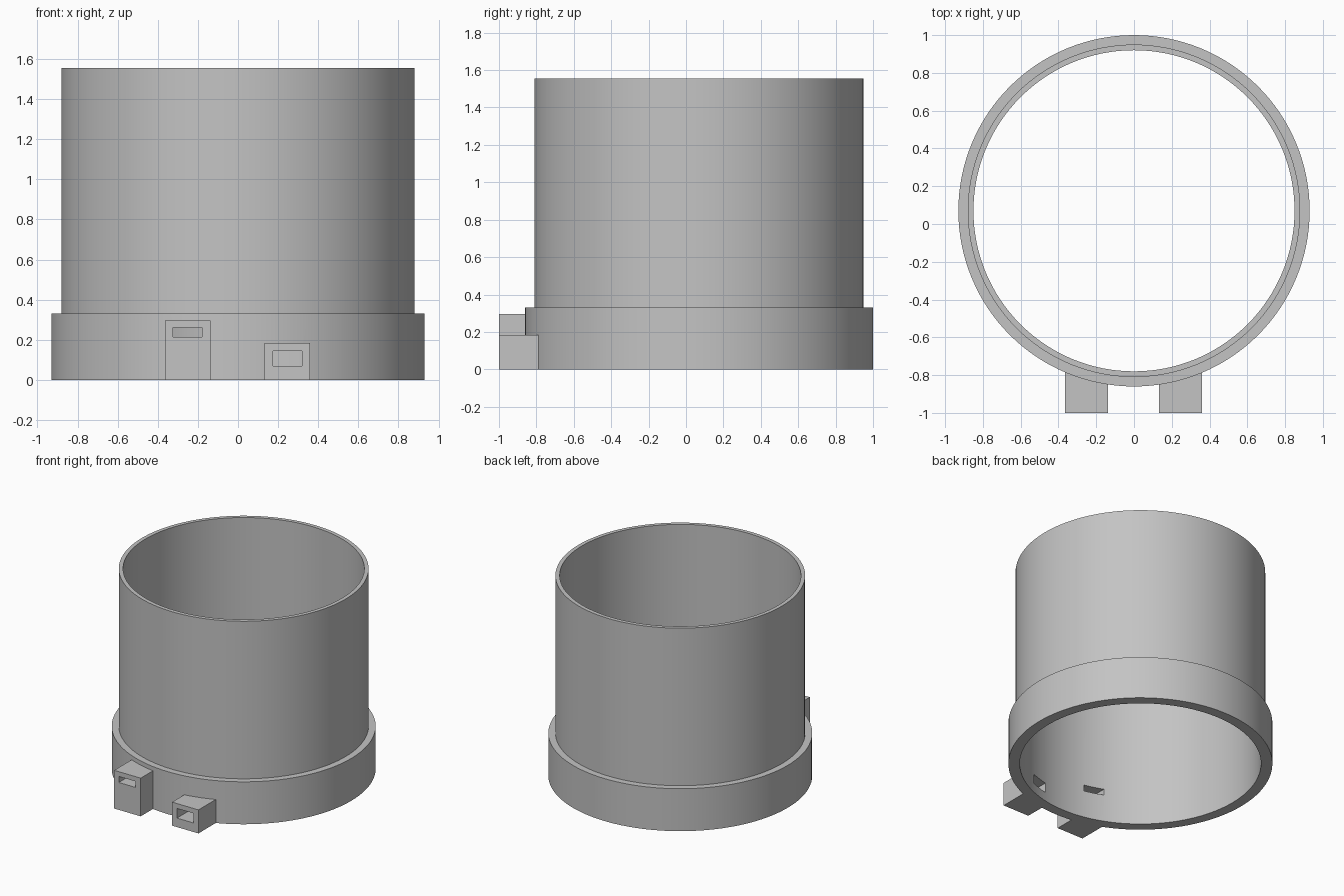
import bpy, bmesh, math
from mathutils import Matrix, Vector

if "Cube" in bpy.data.objects:
    bpy.data.objects.remove(bpy.data.objects["Cube"], do_unlink=True)

grey = bpy.data.materials.new("light grey")
grey.use_nodes = True
COLOUR = (0.55, 0.55, 0.55, 1)
grey.diffuse_color = COLOUR
grey.node_tree.nodes["Principled BSDF"].inputs["Base Color"].default_value = COLOUR

CENTRE_Y = 0.07
SEGMENTS = 128


def make_object(name, bm):
    bmesh.ops.recalc_face_normals(bm, faces=bm.faces)
    mesh = bpy.data.meshes.new(name)
    bm.to_mesh(mesh)
    bm.free()
    mesh.materials.append(grey)
    obj = bpy.data.objects.new(name, mesh)
    bpy.context.collection.objects.link(obj)
    return obj


def box(name, low, high):
    low, high = Vector(low), Vector(high)
    bm = bmesh.new()
    matrix = Matrix.Translation((low + high) / 2) @ Matrix.Diagonal((*(high - low), 1))
    bmesh.ops.create_cube(bm, size=1, matrix=matrix)
    return make_object(name, bm)


def revolve(name, profile):
    """Sweep a closed (radius, height) outline round the vertical axis."""
    bm = bmesh.new()
    rings = []
    for i in range(SEGMENTS):
        a = math.tau * i / SEGMENTS
        rings.append([bm.verts.new((r * math.cos(a), CENTRE_Y + r * math.sin(a), z))
                      for r, z in profile])
    n = len(profile)
    for i, ring in enumerate(rings):
        after = rings[(i + 1) % SEGMENTS]
        for j in range(n):
            k = (j + 1) % n
            bm.faces.new((ring[j], after[j], after[k], ring[k]))
    return make_object(name, bm)


def activate(obj):
    bpy.ops.object.select_all(action="DESELECT")
    obj.select_set(True)
    bpy.context.view_layer.objects.active = obj


def cut(obj, cutter):
    activate(obj)
    mod = obj.modifiers.new("slot", "BOOLEAN")
    mod.operation, mod.solver, mod.object = "DIFFERENCE", "EXACT", cutter
    bpy.ops.object.modifier_apply(modifier=mod.name)


# Open tube with a thicker collar at the foot
tube = revolve("tube_with_collar", [(0.85, 0), (0.93, 0), (0.93, 0.33),
                                    (0.88, 0.33), (0.88, 1.555), (0.85, 1.555)])

# Two slotted blocks on the front: name, block x range, height, slot x range, slot z range
blocks = [("tall_slot_block", (-0.365, -0.137), 0.297, (-0.325, -0.18), (0.213, 0.26)),
          ("short_slot_block", (0.133, 0.36), 0.183, (0.175, 0.318), (0.07, 0.145))]
parts = [tube]
for name, bx, height, sx, sz in blocks:
    block = box(name, (bx[0], -1, 0), (bx[1], -0.78, height))
    cutter = box("slot_cutter", (sx[0], -1.1, sz[0]), (sx[1], -0.6, sz[1]))
    # The slot runs through the block and the tube wall
    for target in (block, tube):
        cut(target, cutter)
    bpy.data.objects.remove(cutter, do_unlink=True)
    parts.append(block)

# Smooth round walls with crisp rims
for part in parts:
    activate(part)
    bpy.ops.object.shade_smooth_by_angle(angle=math.radians(30))
